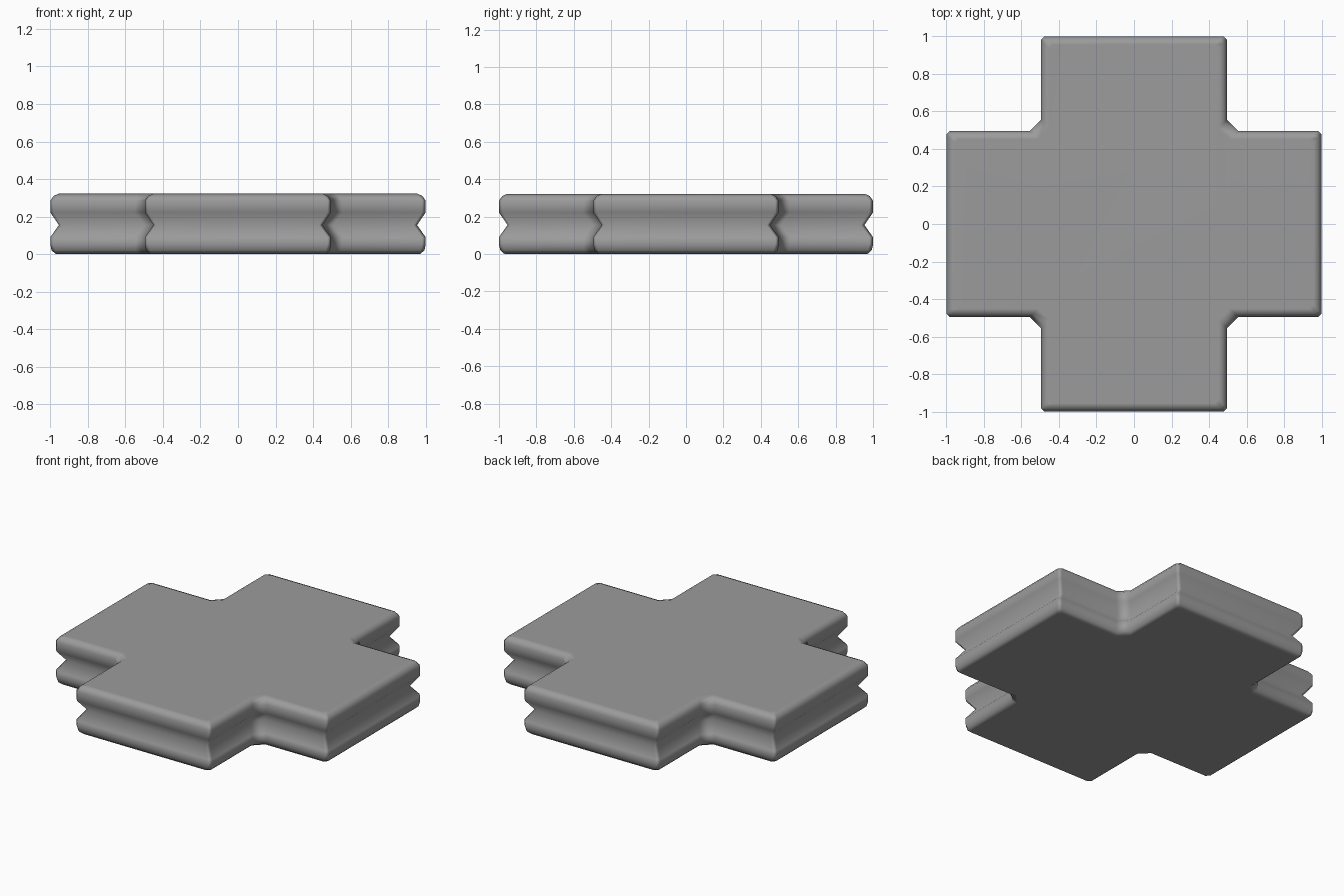
import bpy, bmesh
from math import radians

if "Cube" in bpy.data.objects:
    bpy.data.objects.remove(bpy.data.objects["Cube"])

# Edge profile: (height, inset from the outermost outline)
PROFILE = [(0.0, 0.03), (0.02, 0.007), (0.05, 0.0), (0.09, 0.0), (0.155, 0.046),
           (0.222, 0.0), (0.285, 0.0), (0.31, 0.018), (0.322, 0.045)]
ARM_END, ARM_HALF = 1.0, 0.496
FILLET, CORNER = 0.06, 0.02


def cross_outline(inset):
    """Plus-shaped outline with chamfered inner and outer corners."""
    b, a = ARM_END - inset, ARM_HALF - inset
    quarter = [(b, a - CORNER), (b - CORNER, a), (a + FILLET, a),
               (a, a + FILLET), (a, b - CORNER), (a - CORNER, b)]
    points = []
    for _ in range(4):
        points += quarter
        quarter = [(-y, x) for x, y in quarter]
    return points


# Stack the outlines into a grooved cross slab
bm = bmesh.new()
rings = [[bm.verts.new((x, y, z)) for x, y in cross_outline(d)] for z, d in PROFILE]
for low, high in zip(rings, rings[1:]):
    n = len(low)
    for i in range(n):
        j = (i + 1) % n
        bm.faces.new((low[i], low[j], high[j], high[i]))
bm.faces.new(rings[-1])
bm.faces.new(rings[0][::-1])
bmesh.ops.recalc_face_normals(bm, faces=bm.faces)

mesh = bpy.data.meshes.new("cross_slab")
bm.to_mesh(mesh)
bm.free()
slab = bpy.data.objects.new("cross_slab", mesh)
bpy.context.collection.objects.link(slab)

# Dark grey finish
grey = bpy.data.materials.new("dark_grey")
grey.diffuse_color = (0.33, 0.33, 0.33, 1.0)
grey.use_nodes = True
grey.node_tree.nodes["Principled BSDF"].inputs["Base Color"].default_value = grey.diffuse_color
mesh.materials.append(grey)

# Smooth shading over the grooved rim
bpy.context.view_layer.objects.active = slab
slab.select_set(True)
bpy.ops.object.shade_smooth_by_angle(angle=radians(75))
mod = slab.modifiers.new("weighted_normals", 'WEIGHTED_NORMAL')
mod.keep_sharp = True
